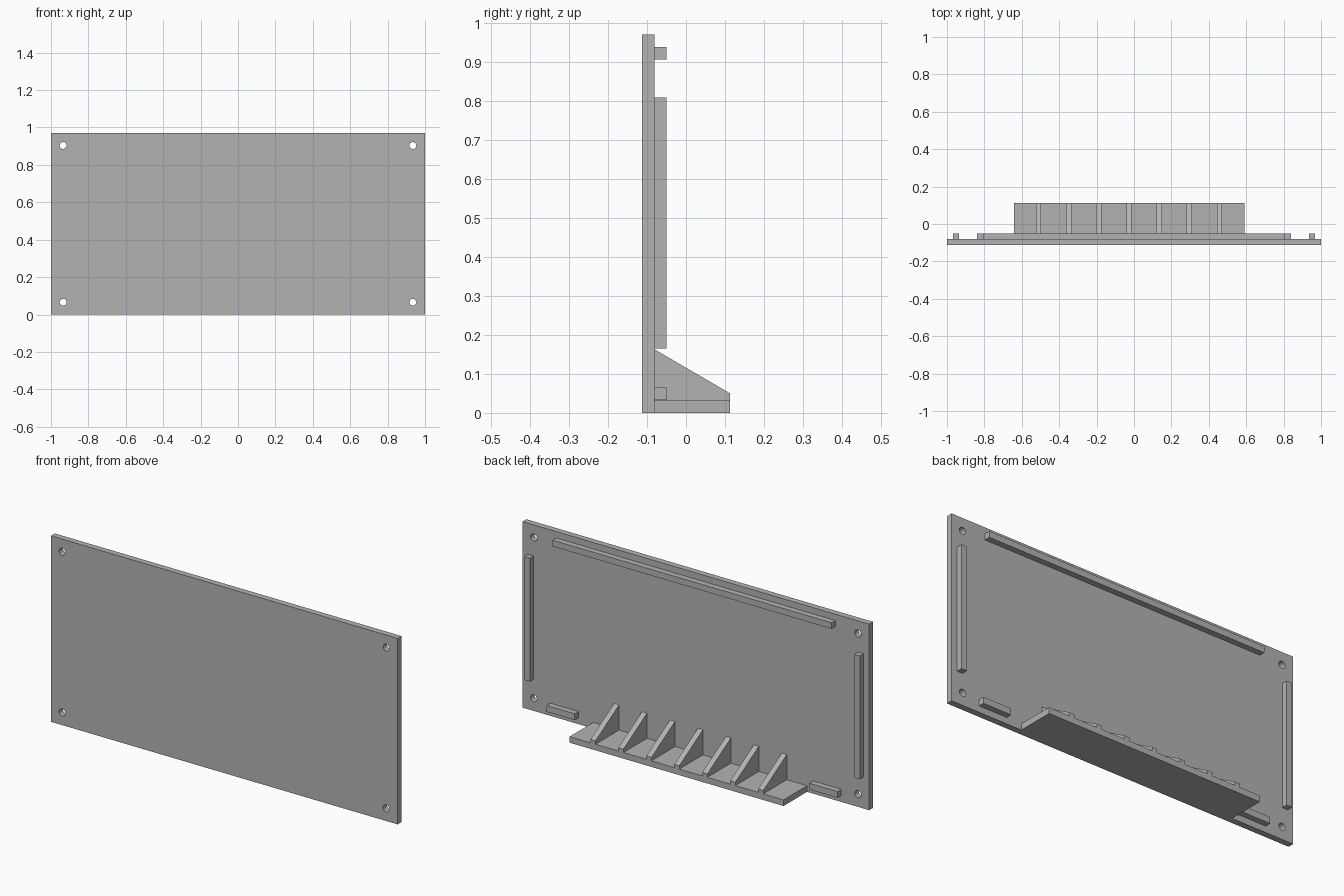
import bpy
import bmesh
import math
from mathutils import Matrix

cube = bpy.data.objects.get("Cube")
if cube:
    bpy.data.objects.remove(cube, do_unlink=True)

grey = bpy.data.materials.new("plain grey")
grey.use_nodes = True
COLOUR = (0.45, 0.45, 0.45, 1)
grey.diffuse_color = COLOUR
grey.node_tree.nodes["Principled BSDF"].inputs["Base Color"].default_value = COLOUR

FRONT, BACK = -0.113, -0.081     # front and back of the panel
RAIL, DEPTH = -0.05, 0.113       # outer faces of the rails and the shelf
HEIGHT = 0.97


def prism(name, profile, x0, x1):
    """Extrude a (y, z) profile along x."""
    bm = bmesh.new()
    face = bm.faces.new([bm.verts.new((x0, y, z)) for y, z in profile])
    top = bmesh.ops.extrude_face_region(bm, geom=[face])["geom"]
    verts = [v for v in top if isinstance(v, bmesh.types.BMVert)]
    bmesh.ops.translate(bm, verts=verts, vec=(x1 - x0, 0, 0))
    bmesh.ops.recalc_face_normals(bm, faces=bm.faces)
    mesh = bpy.data.meshes.new(name)
    bm.to_mesh(mesh)
    bm.free()
    mesh.materials.append(grey)
    obj = bpy.data.objects.new(name, mesh)
    bpy.context.collection.objects.link(obj)
    return obj


def box(name, x0, x1, y0, y1, z0, z1):
    return prism(name, [(y0, z0), (y1, z0), (y1, z1), (y0, z1)], x0, x1)


# Panel with four corner screw holes
panel = box("panel", -1, 1, FRONT, BACK, 0, HEIGHT)
bm = bmesh.new()
for x in (-0.935, 0.935):
    for z in (0.066, HEIGHT - 0.066):
        place = Matrix.Translation((x, (FRONT + BACK) / 2, z)) @ Matrix.Rotation(math.pi / 2, 4, "X")
        bmesh.ops.create_cone(bm, cap_ends=True, segments=24, radius1=0.0185,
                              radius2=0.0185, depth=0.1, matrix=place)
mesh = bpy.data.meshes.new("hole_cutter")
bm.to_mesh(mesh)
bm.free()
mesh.materials.append(grey)
cutter = bpy.data.objects.new("hole_cutter", mesh)
bpy.context.collection.objects.link(cutter)
cut = panel.modifiers.new("screw_holes", "BOOLEAN")
cut.object = cutter
cut.solver = "EXACT"
bpy.context.view_layer.objects.active = panel
bpy.ops.object.modifier_apply(modifier=cut.name)
bpy.data.objects.remove(cutter, do_unlink=True)

# Locating rails on the back
box("top_rail", -0.805, 0.805, BACK, RAIL, 0.905, 0.937)
for side, s in (("left", 1), ("right", -1)):
    box(side + "_rail", *sorted((s * 0.936, s * 0.968)), BACK, RAIL, 0.165, 0.808)
    box(side + "_lower_rail", *sorted((s * 0.677, s * 0.839)), BACK, RAIL, 0.033, 0.066)

# Shelf at the foot with its sloped gussets
box("shelf", -0.642, 0.592, BACK, DEPTH, 0, 0.032)
for i in range(7):
    x = -0.525 + 0.1613 * i
    prism(f"gusset_{i + 1}", [(BACK, 0.032), (DEPTH, 0.032), (DEPTH, 0.05), (BACK, 0.163)],
          x, x + 0.029)
